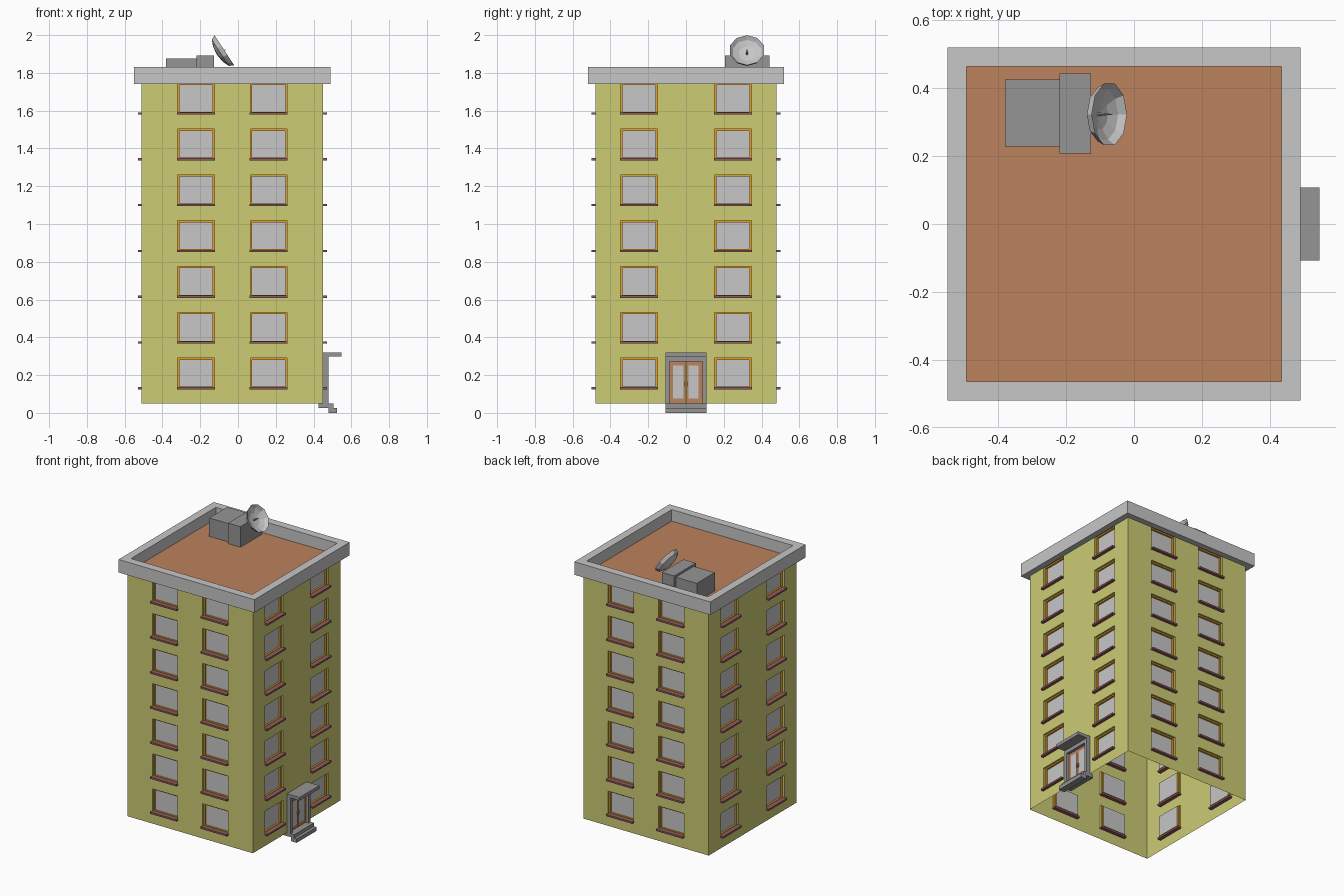
import bpy, bmesh, math
from mathutils import Vector, Matrix

if "Cube" in bpy.data.objects:
    bpy.data.objects.remove(bpy.data.objects["Cube"])


def mat(name, r, g, b):
    def lin(c):
        c /= 255
        return ((c + 0.055) / 1.055) ** 2.4 if c > 0.04 else c / 12.92
    m = bpy.data.materials.new(name)
    m.diffuse_color = (lin(r), lin(g), lin(b), 1)
    m.use_nodes = True
    m.node_tree.nodes["Principled BSDF"].inputs["Base Color"].default_value = m.diffuse_color
    return m


WALL = mat("yellow green wall", 205, 204, 117)
LIGHT = mat("light grey", 199, 199, 199)
DARK = mat("mid grey", 149, 149, 149)
BROWN = mat("clay brown", 189, 130, 93)
ORANGE = mat("orange frame", 235, 165, 35)
SILL = mat("sill maroon", 145, 92, 95)

CX, H = -0.03, 0.48          # tower centre and half width


def finish(bm, name, mats, fix=False):
    if fix:
        bmesh.ops.recalc_face_normals(bm, faces=bm.faces)
    me = bpy.data.meshes.new(name)
    bm.to_mesh(me)
    bm.free()
    for m in mats:
        me.materials.append(m)
    ob = bpy.data.objects.new(name, me)
    bpy.context.collection.objects.link(ob)
    return ob


def add_box(bm, x0, x1, y0, y1, z0, z1, M=Matrix()):
    c = Vector(((x0 + x1) / 2, (y0 + y1) / 2, (z0 + z1) / 2))
    S = Matrix.Diagonal((x1 - x0, y1 - y0, z1 - z0, 1))
    bmesh.ops.create_cube(bm, size=1, matrix=M @ Matrix.Translation(c) @ S)


def boxes(name, m, *items):
    bm = bmesh.new()
    for it in items:
        add_box(bm, *it)
    return finish(bm, name, [m])


# Window layout: rows of openings, two columns per side
rows = [(0.13 + 0.2425 * i, 0.29 + 0.2425 * i) for i in range(7)]
zs = [0.05] + [z for r in rows for z in r] + [1.75]
REVEAL, FRAME, LIP = 0.012, 0.024, 0.009

walls, frames, panes, sills = (bmesh.new() for _ in range(4))


def rect(u0, u1, z0, z1, d):
    # rectangle in a side's local frame, d = depth behind the facade
    return [(u0, -H + d, z0), (u1, -H + d, z0), (u1, -H + d, z1), (u0, -H + d, z1)]


def face(bm, M, pts):
    bm.faces.new([bm.verts.new(M @ Vector(p)) for p in pts])


def bridge(bm, M, a, b):
    for i in range(4):
        j = (i + 1) % 4
        face(bm, M, [a[i], a[j], b[j], b[i]])


def side(angle, inner, outer):
    M = Matrix.Translation((CX, 0, 0)) @ Matrix.Rotation(angle, 4, 'Z')
    us = [-H, -outer, -inner, inner, outer, H]
    for i in range(5):
        for j in range(len(zs) - 1):
            u0, u1, z0, z1 = us[i], us[i + 1], zs[j], zs[j + 1]
            r0 = rect(u0, u1, z0, z1, 0)
            if i % 2 == 0 or j % 2 == 0:
                face(walls, M, r0)
                continue
            # opening: wall reveal, orange frame, pane, sill
            r1 = rect(u0, u1, z0, z1, REVEAL)
            r2 = rect(u0 + LIP, u1 - LIP, z0 + LIP, z1 - LIP, REVEAL)
            r3 = rect(u0 + LIP, u1 - LIP, z0 + LIP, z1 - LIP, FRAME)
            bridge(walls, M, r0, r1)
            bridge(frames, M, r1, r2)
            bridge(frames, M, r2, r3)
            face(panes, M, r3)
            add_box(sills, u0 - 0.003, u1 + 0.003, -H - 0.02, -H + FRAME,
                    z0 - 0.006, z0 + 0.006, M)


for k in range(4):
    side(k * math.pi / 2, *((0.095, 0.29) if k % 2 == 0 else (0.152, 0.346)))

for bm in (walls, frames, panes):
    bmesh.ops.remove_doubles(bm, verts=bm.verts, dist=1e-5)
finish(walls, "tower_walls", [WALL])
finish(frames, "window_frames", [ORANGE])
finish(panes, "window_panes", [LIGHT])
finish(sills, "window_sills", [SILL])

# Parapet: square profile sweep, with the flat roof filling the inside
bm = bmesh.new()
rings = []
for h, z in [(0.478, 1.74), (0.52, 1.74), (0.52, 1.83), (0.464, 1.83), (0.464, 1.75)]:
    rings.append([bm.verts.new((CX + sx * h, sy * h, z))
                  for sx, sy in ((-1, -1), (1, -1), (1, 1), (-1, 1))])
for a, b in zip(rings, rings[1:]):
    for i in range(4):
        j = (i + 1) % 4
        bm.faces.new((a[i], a[j], b[j], b[i]))
finish(bm, "parapet", [LIGHT])
bm = bmesh.new()
bm.faces.new([bm.verts.new((CX + sx * H, sy * H, 1.75))
              for sx, sy in ((-1, -1), (1, -1), (1, 1), (-1, 1))])
finish(bm, "roof_deck", [BROWN])

# Rooftop plant boxes
boxes("roof_box_low", DARK, (-0.38, -0.22, 0.228, 0.425, 1.75, 1.877))
boxes("roof_box_high", DARK, (-0.22, -0.126, 0.207, 0.443, 1.75, 1.892))

# Satellite dish: ten-sided bowl facing +x and up
axis = Vector((0.838, 0, 0.546)).normalized()
up = Vector((-axis.z, 0, axis.x))
yv = Vector((0, 1, 0))
centre = Vector((-0.0725, 0.323, 1.92))
N = 10
bm = bmesh.new()
prev = None


def ring(r, d):
    return [bm.verts.new(centre + axis * d + r * (math.cos(2 * math.pi * i / N) * up
            + math.sin(2 * math.pi * i / N) * yv)) for i in range(N)]


profile = [(0.078, -0.02), (0.045, -0.034)]
outer = [(0.0, -0.046), (0.047, -0.040), (0.083, -0.025), (0.095, 0.0)]
for r, d in outer[1:] + profile:
    cur = ring(r, d)
    if prev:
        for i in range(N):
            j = (i + 1) % N
            bm.faces.new((prev[i], prev[j], cur[j], cur[i]))
    else:
        first = cur
    prev = cur
for loop, d in ((first, -0.046), (prev, -0.039)):
    tip = bm.verts.new(centre + axis * d)
    for i in range(N):
        bm.faces.new((loop[i], loop[(i + 1) % N], tip))
finish(bm, "dish", [LIGHT], fix=True)

# Dish feed spike
bm = bmesh.new()
L = 0.05
R = axis.to_track_quat('Z', 'Y').to_matrix().to_4x4()
bmesh.ops.create_cone(bm, cap_ends=True, segments=6, radius1=0.006, radius2=0.001, depth=L,
                      matrix=Matrix.Translation(centre + axis * (L / 2 - 0.04)) @ R)
finish(bm, "dish_feed", [DARK])

# Entrance: surround, canopy, steps
boxes("door_surround", DARK,
      (0.44, 0.478, -0.108, -0.088, 0.05, 0.298),
      (0.44, 0.478, 0.088, 0.108, 0.05, 0.298),
      (0.44, 0.478, -0.088, 0.088, 0.272, 0.298))
boxes("door_canopy", DARK, (0.45, 0.547, -0.108, 0.108, 0.298, 0.32))
boxes("entrance_steps", DARK,
      (0.425, 0.505, -0.108, 0.108, 0.027, 0.05),
      (0.48, 0.525, -0.108, 0.108, 0.0, 0.0265))

# Double door with two glass plates
boxes("door_leaves", BROWN,
      (0.445, 0.458, -0.088, -0.002, 0.05, 0.272),
      (0.445, 0.458, 0.002, 0.088, 0.05, 0.272))
boxes("door_glass", LIGHT,
      (0.456, 0.46, -0.068, -0.012, 0.075, 0.25),
      (0.456, 0.46, 0.012, 0.066, 0.075, 0.25))
boxes("door_handles", BROWN,
      (0.458, 0.466, -0.008, -0.003, 0.14, 0.165),
      (0.458, 0.466, 0.003, 0.008, 0.14, 0.165))
